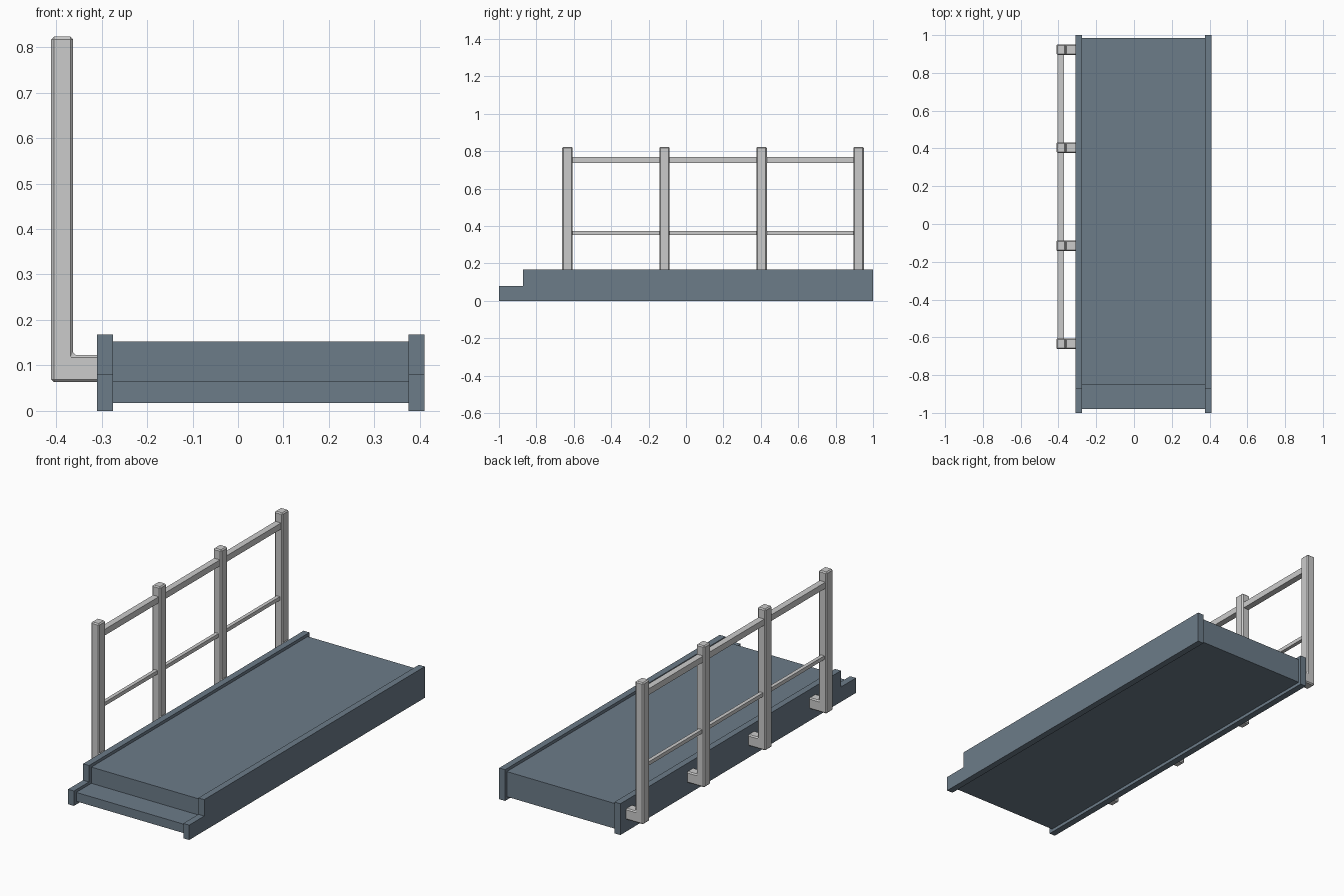
import bpy, bmesh

if "Cube" in bpy.data.objects:
    bpy.data.objects.remove(bpy.data.objects["Cube"])

slate = bpy.data.materials.new("slate_blue")
slate.diffuse_color = (0.15, 0.2, 0.25, 1)
slate.use_nodes = True
slate.node_tree.nodes["Principled BSDF"].inputs["Base Color"].default_value = slate.diffuse_color


def extrude(name, profile, axis, start, end, mat=None, bevel=0):
    """Extrude a 2D profile along x (profile = y,z) or y (profile = x,z)."""
    bm = bmesh.new()
    place = (lambda a, b: (start, a, b)) if axis == "x" else (lambda a, b: (a, start, b))
    face = bm.faces.new([bm.verts.new(place(a, b)) for a, b in profile])
    out = bmesh.ops.extrude_face_region(bm, geom=[face])
    d = end - start
    bmesh.ops.translate(bm, vec=(d, 0, 0) if axis == "x" else (0, d, 0),
                        verts=[v for v in out["geom"] if isinstance(v, bmesh.types.BMVert)])
    bmesh.ops.recalc_face_normals(bm, faces=bm.faces)
    me = bpy.data.meshes.new(name)
    bm.to_mesh(me)
    bm.free()
    ob = bpy.data.objects.new(name, me)
    bpy.context.collection.objects.link(ob)
    if mat:
        me.materials.append(mat)
    if bevel:
        mod = ob.modifiers.new("bevel", "BEVEL")
        mod.width, mod.segments = bevel, 1
    return ob


def stepped(y0, y1, y_step, z0, z_step, z1):
    return [(y0, z0), (y1, z0), (y1, z1), (y_step, z1), (y_step, z_step), (y0, z_step)]


def rect(x, z, w, h):
    return [(x - w/2, z - h/2), (x + w/2, z - h/2), (x + w/2, z + h/2), (x - w/2, z + h/2)]


# Walkway with a low front step
extrude("walkway_deck", stepped(-0.98, 0.985, -0.852, 0.017, 0.065, 0.152),
        "x", -0.29, 0.39, slate)

# Side plates with a notch over the step
for name, x in (("left_side_plate", -0.31), ("right_side_plate", 0.375)):
    extrude(name, stepped(-1, 1, -0.872, 0, 0.08, 0.168), "x", x, x + 0.035, slate)

# L-shaped railing posts bracketed to the left plate
post = [(-0.411, 0.063), (-0.30, 0.063), (-0.30, 0.123),
        (-0.363, 0.123), (-0.363, 0.823), (-0.411, 0.823)]
for i in range(4):
    y = -0.634 + 0.519 * i
    extrude(f"railing_post_{i + 1}", post, "y", y - 0.028, y + 0.028, bevel=0.006)

# Rails running between the posts
extrude("top_rail", rect(-0.388, 0.754, 0.034, 0.033), "y", -0.634, 0.923)
extrude("middle_rail", rect(-0.388, 0.363, 0.02, 0.02), "y", -0.634, 0.923)
